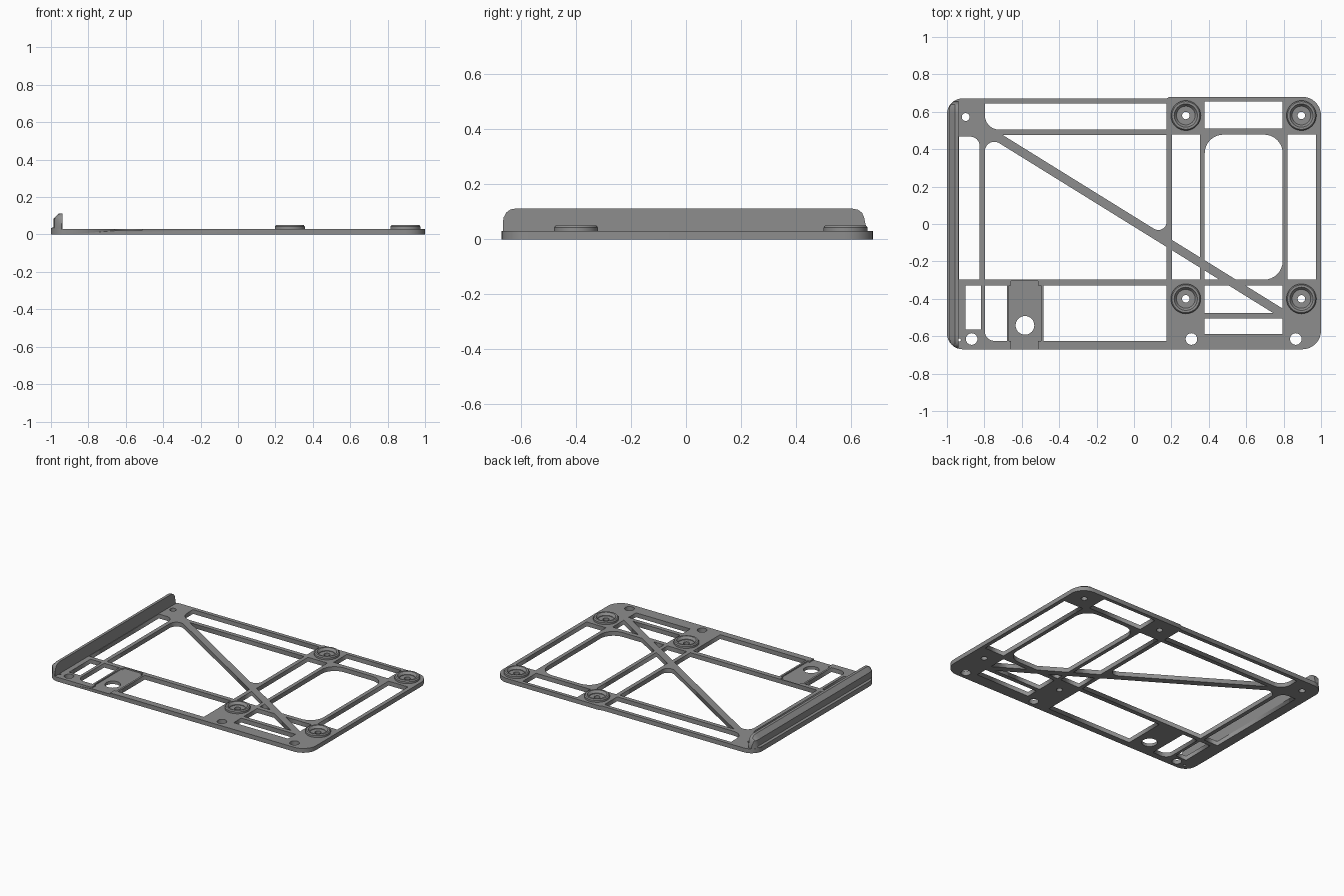
import bpy, bmesh, math
from mathutils import Vector

if "Cube" in bpy.data.objects:
    bpy.data.objects.remove(bpy.data.objects["Cube"])

grey = bpy.data.materials.new("grey")
grey.diffuse_color = (0.27, 0.27, 0.27, 1)
grey.use_nodes = True
grey.node_tree.nodes["Principled BSDF"].inputs["Base Color"].default_value = grey.diffuse_color
T = 0.03  # plate thickness


def add_mesh(name, bm):
    bmesh.ops.remove_doubles(bm, verts=bm.verts, dist=1e-5)
    bmesh.ops.recalc_face_normals(bm, faces=bm.faces)
    me = bpy.data.meshes.new(name)
    bm.to_mesh(me)
    bm.free()
    me.materials.clear()
    me.materials.append(grey)
    ob = bpy.data.objects.new(name, me)
    bpy.context.collection.objects.link(ob)
    return ob


def smooth(ob):
    bpy.ops.object.select_all(action='DESELECT')
    ob.select_set(True)
    bpy.context.view_layer.objects.active = ob
    bpy.ops.object.shade_smooth_by_angle(angle=math.radians(30))


def fillet(points, steps=8):
    """Polygon of (x, y) or (x, y, radius) corners, rounded where a radius is given."""
    out = []
    for i, p in enumerate(points):
        c = Vector(p[:2])
        if len(p) < 3:
            out.append(c)
            continue
        a = (Vector(points[i - 1][:2]) - c).normalized()
        b = (Vector(points[(i + 1) % len(points)][:2]) - c).normalized()
        half = a.angle(b) / 2
        centre = c + (a + b).normalized() * p[2] / math.sin(half)
        s = c + a * p[2] / math.tan(half) - centre
        e = c + b * p[2] / math.tan(half) - centre
        turn = math.atan2(s.x * e.y - s.y * e.x, s.dot(e))
        for k in range(steps + 1):
            t = turn * k / steps
            out.append(centre + Vector((s.x * math.cos(t) - s.y * math.sin(t),
                                        s.x * math.sin(t) + s.y * math.cos(t))))
    return out


def circle(x, y, r, n=32):
    return [Vector((x + r * math.cos(2 * math.pi * k / n),
                    y + r * math.sin(2 * math.pi * k / n))) for k in range(n)]


def rect(x0, x1, y0, y1):
    return [(x0, y0), (x1, y0), (x1, y1), (x0, y1)]


def flat_plate(name, loops, z0, z1):
    """Filled outline with holes, extruded from z0 to z1."""
    cu = bpy.data.curves.new(name + "_outline", 'CURVE')
    cu.dimensions, cu.fill_mode, cu.extrude = '2D', 'BOTH', (z1 - z0) / 2
    for loop in loops:
        sp = cu.splines.new('POLY')
        sp.points.add(len(loop) - 1)
        for q, p in zip(sp.points, loop):
            q.co = (p[0], p[1], 0, 1)
        sp.use_cyclic_u = True
    tmp = bpy.data.objects.new(name + "_tmp", cu)
    bpy.context.collection.objects.link(tmp)
    bpy.context.view_layer.update()
    me = tmp.evaluated_get(bpy.context.evaluated_depsgraph_get()).to_mesh()
    bm = bmesh.new()
    bm.from_mesh(me)
    bmesh.ops.translate(bm, verts=bm.verts, vec=(0, 0, (z0 + z1) / 2))
    bpy.data.objects.remove(tmp)
    return add_mesh(name, bm)


# Diagonal brace edges
def up(x):
    return -0.019 - 0.62 * (x - 0.096)


def low(x):
    return up(x) - 0.055


def x_up(y):
    return 0.096 + (-0.019 - y) / 0.62


def x_low(y):
    return x_up(y + 0.055)


# Frame: outline, windows between the bars, screw holes
outline = fillet([(-1, -0.67, 0.085), (1, -0.67, 0.1), (1, 0.68, 0.1),
                  (0.19, 0.68), (0.175, 0.672), (-1, 0.672, 0.085)])
windows = [
    [(-0.797, 0.645), (0.175, 0.645), (0.175, 0.505), (-0.797, 0.505, 0.075)],
    rect(0.378, 0.795, 0.51, 0.655),
    [(-0.935, -0.298), (-0.825, -0.298), (-0.825, 0.467, 0.05), (-0.935, 0.467)],
    [(x_up(0.475), 0.475), (0.175, 0.475), (0.175, up(0.175), 0.045)],
    [(-0.797, -0.298), (0.175, -0.298), (0.175, low(0.175)), (-0.797, low(-0.797), 0.05)],
    [(0.203, 0.478), (0.203, up(0.203)), (0.352, up(0.352)), (0.352, 0.478)],
    [(0.203, -0.298), (0.352, -0.298), (0.352, low(0.352)), (0.203, low(0.203))],
    [(0.378, 0.478, 0.1), (0.378, up(0.378)), (x_up(-0.298), -0.298),
     (0.795, -0.298, 0.1), (0.795, 0.478, 0.1)],
    [(0.378, -0.298), (x_low(-0.298), -0.298), (0.378, low(0.378))],
    [(0.378, -0.33), (x_low(-0.33), -0.33), (x_low(-0.475), -0.475), (0.378, -0.475)],
    [(x_up(-0.33), -0.33), (0.795, -0.33), (0.795, up(0.795))],
    rect(0.378, 0.795, -0.587, -0.505),
    rect(0.822, 0.972, -0.298, 0.478),
    rect(-0.902, -0.817, -0.565, -0.33),
    [(-0.797, -0.33), (-0.797, -0.625, 0.05), (-0.68, -0.625), (-0.68, -0.33)],
    rect(-0.485, 0.175, -0.625, -0.33),
]
bosses = [(x, y) for x in (0.277, 0.895) for y in (-0.4, 0.58)]
holes = [(-0.9, 0.572, 0.021), (-0.935, -0.62, 0.009), (-0.583, -0.542, 0.05)]
holes += [(x, -0.615, 0.031) for x in (-0.868, 0.307, 0.865)]
holes += [(x, y, 0.02) for x, y in bosses]
frame = flat_plate("frame", [outline] + [fillet(w) for w in windows]
                   + [circle(*h) for h in holes], 0, T)

# Shallow channel recessed into the bracket on the front edge
for i, (x0, x1, y0, y1) in enumerate([(-0.667, -0.498, -0.625, -0.33),
                                      (-0.657, -0.513, -0.75, -0.305)]):
    cutter = flat_plate("channel_cutter_%d" % (i + 1), [rect(x0, x1, y0, y1)], 0.021, 0.06)
    cutter.hide_render = True
    cutter.hide_viewport = True
    mod = frame.modifiers.new("channel", 'BOOLEAN')
    mod.operation, mod.solver, mod.object = 'DIFFERENCE', 'EXACT', cutter

# Raised rings around the four mounting holes
ring_profile = [(0.08, T - 0.002), (0.08, 0.043), (0.074, 0.05), (0.062, 0.05),
                (0.05, 0.034), (0.05, T - 0.002)]
for i, (x, y) in enumerate(bosses):
    bm = bmesh.new()
    n = 40
    rings = []
    for k in range(n):
        a = 2 * math.pi * k / n
        rings.append([bm.verts.new((x + r * math.cos(a), y + r * math.sin(a), z))
                      for r, z in ring_profile])
    for k in range(n):
        a, b = rings[k], rings[(k + 1) % n]
        for j in range(len(a)):
            m = (j + 1) % len(a)
            bm.faces.new((a[j], b[j], b[m], a[m]))
    smooth(add_mesh("mount_ring_%d" % (i + 1), bm))

# Upright lip on the left edge, lowered and tucked in at its rounded ends
lip_profile = [(-1, T - 0.004), (-1, T + 0.004), (-0.986, 0.04), (-0.986, 0.085),
               (-0.957, 0.113), (-0.938, 0.113), (-0.938, T - 0.004)]
stations = [(-0.666, 0.06), (-0.663, 0.08), (-0.653, 0.098), (-0.638, 0.109), (-0.615, 0.113),
            (-0.585, 0.113), (0.587, 0.113), (0.6, 0.113), (0.625, 0.108), (0.64, 0.097),
            (0.647, 0.082), (0.655, 0.045)]
bm = bmesh.new()
sections = []
for y, top in stations:
    d = max(0, abs(y) - 0.585)
    edge = min(-0.945, -0.915 - math.sqrt(max(0, 0.085 ** 2 - d * d)))
    sections.append([bm.verts.new((max(x, edge), y, min(z, top))) for x, z in lip_profile])
for a, b in zip(sections, sections[1:]):
    for j in range(len(a)):
        m = (j + 1) % len(a)
        bm.faces.new((a[j], b[j], b[m], a[m]))
bm.faces.new(sections[0])
bm.faces.new(sections[-1])
smooth(add_mesh("side_lip", bm))
